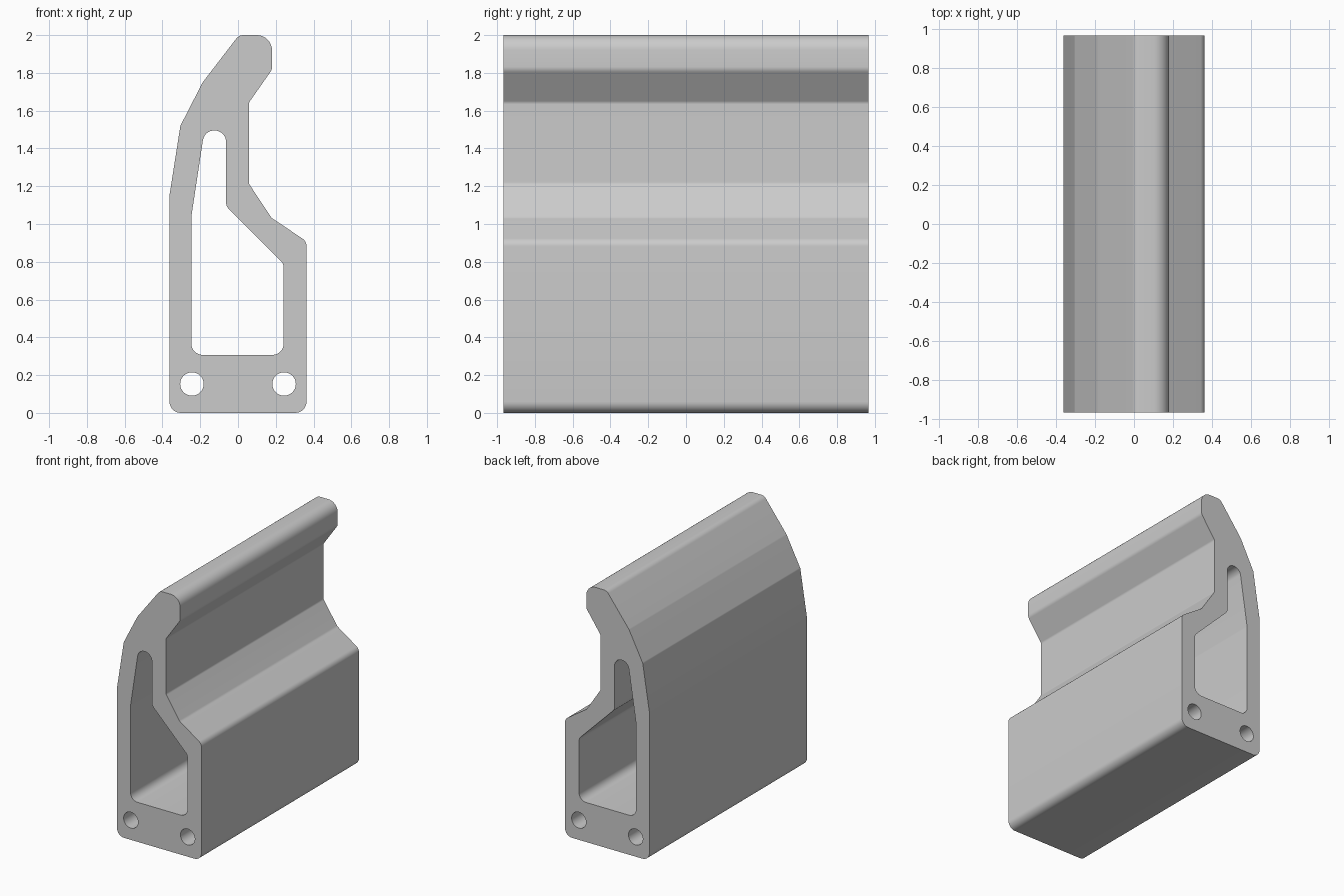
import bpy, bmesh
from math import pi, cos, sin, tan
from mathutils import Vector, Matrix

if "Cube" in bpy.data.objects:
    bpy.data.objects.remove(bpy.data.objects["Cube"])

HALF_LENGTH = 0.967


def rounded(corners, steps=8):
    """Closed outline from (x, z, radius) corners, each corner filleted."""
    pts = []
    n = len(corners)
    for i, (x, z, r) in enumerate(corners):
        p = Vector((x, z))
        a = (Vector(corners[i - 1][:2]) - p).normalized()
        b = (Vector(corners[(i + 1) % n][:2]) - p).normalized()
        if r == 0:
            pts.append(p)
            continue
        half = a.angle(b) / 2
        start = p + a * (r / tan(half))
        end = p + b * (r / tan(half))
        centre = p + (a + b).normalized() * (r / sin(half))
        u, v = start - centre, end - centre
        sweep = pi - 2 * half
        for k in range(steps + 1):
            t = k / steps
            pts.append(centre + (u * sin((1 - t) * sweep) + v * sin(t * sweep)) / sin(sweep))
    return pts


def circle(x, z, r, n=32):
    return [(x + r * cos(2 * pi * k / n), z + r * sin(2 * pi * k / n)) for k in range(n)]


# Outer silhouette, counter-clockwise from the bottom left
outer = rounded([
    (-0.363, 0, 0.06), (0.363, 0, 0.06), (0.363, 0.908, 0.05),
    (0.177, 1.033, 0.04), (0.058, 1.213, 0.03), (0.058, 1.643, 0.03),
    (0.18, 1.817, 0.05), (0.18, 2.0, 0.08), (0.005, 2.0, 0.05),
    (-0.187, 1.75, 0.06), (-0.305, 1.52, 0.03), (-0.363, 1.15, 0.06),
])

# Hollow chamber
chamber = rounded([
    (-0.247, 0.307, 0.06), (0.242, 0.307, 0.06), (0.242, 0.789, 0.05),
    (-0.063, 1.094, 0.05), (-0.063, 1.495, 0.061), (-0.178, 1.495, 0.06),
    (-0.247, 1.04, 0.06),
])

# Two screw holes in the base
holes = [circle(side * 0.244, 0.153, 0.062) for side in (-1, 1)]

# Filled 2D curve extruded along y
curve = bpy.data.curves.new("profile", "CURVE")
curve.dimensions = "2D"
curve.fill_mode = "BOTH"
curve.extrude = HALF_LENGTH
for loop in [outer, chamber] + holes:
    spline = curve.splines.new("POLY")
    spline.points.add(len(loop) - 1)
    for point, (x, z) in zip(spline.points, loop):
        point.co = (x, z, 0, 1)
    spline.use_cyclic_u = True
rail = bpy.data.objects.new("extruded_rail", curve)
bpy.context.collection.objects.link(rail)
bpy.context.view_layer.objects.active = rail
rail.select_set(True)
bpy.ops.object.convert(target="MESH")
rail = bpy.context.object

# Weld caps to walls and stand the profile upright
bm = bmesh.new()
bm.from_mesh(rail.data)
bmesh.ops.remove_doubles(bm, verts=bm.verts, dist=1e-5)
bm.transform(Matrix.Rotation(pi / 2, 4, "X"))
bmesh.ops.recalc_face_normals(bm, faces=bm.faces)
bm.to_mesh(rail.data)
bm.free()
bpy.ops.object.shade_smooth_by_angle(angle=pi / 6)
